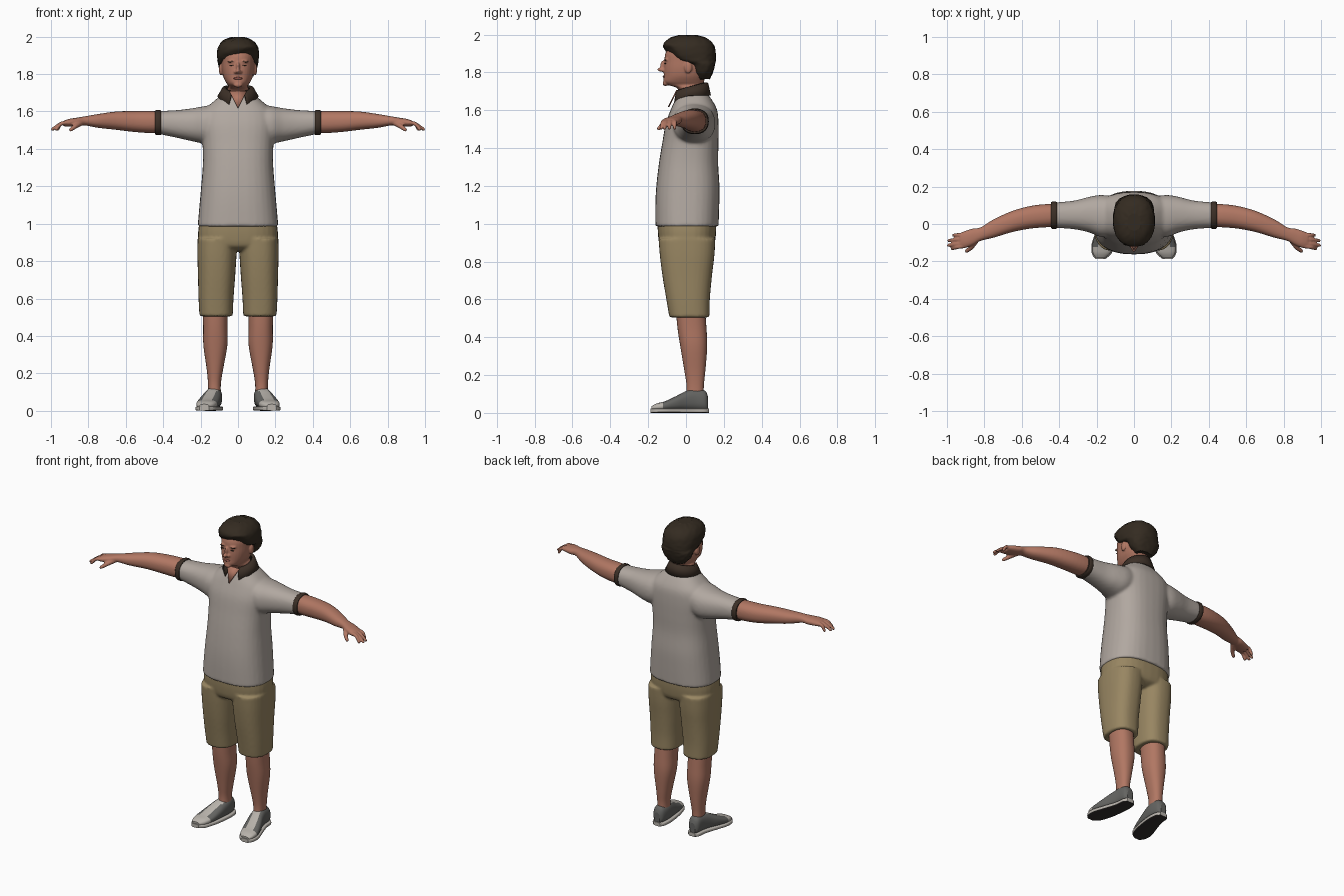
import bpy, bmesh, math, random
from mathutils import Vector, Matrix

random.seed(4)
cube = bpy.data.objects.get("Cube")
if cube:
    bpy.data.objects.remove(cube, do_unlink=True)


def material(name, *rgb):
    m = bpy.data.materials.new(name)
    m.use_nodes = True
    m.diffuse_color = (*rgb, 1)
    m.node_tree.nodes["Principled BSDF"].inputs["Base Color"].default_value = (*rgb, 1)
    return m


SKIN = material("skin", .44, .185, .125)
LIP = material("lip", .28, .09, .07)
HAIR = material("dark brown hair", .034, .024, .015)
TRIM = material("brown trim", .045, .029, .02)
SHIRT = material("warm grey shirt", .44, .39, .352)
SHORTS = material("khaki shorts", .314, .238, .122)
SHOE = material("grey canvas", .127, .127, .12)
RUBBER = material("pale rubber", .48, .45, .41)
SOLE = material("dark sole", .032, .028, .027)


def spline(rings, steps):
    """Smoothly interpolate a list of ring descriptions."""
    pts = [Vector(r) for r in rings]
    pts = [pts[0]] + pts + [pts[-1]]
    out = []
    for a, b, c, d in zip(pts, pts[1:], pts[2:], pts[3:]):
        for i in range(steps):
            t = i / steps
            out.append((b * 2 + (c - a) * t + (a * 2 - b * 5 + c * 4 - d) * t ** 2
                        + (b * 3 - a - c * 3 + d) * t ** 3) / 2)
    return out + [pts[-1]]


def loft(bm, axis, rings, power=2.3, sides=32, steps=4, flip=1):
    """Rings are (position, u0, u1, v0, v1) along an axis."""
    loops = []
    for t, u0, u1, v0, v1 in spline(rings, steps):
        loop = []
        for i in range(sides):
            a = math.tau * i / sides
            c, s = math.cos(a), math.sin(a)
            u = (u0 + u1) / 2 + (u1 - u0) / 2 * math.copysign(abs(c) ** (2 / power), c)
            v = (v0 + v1) / 2 + (v1 - v0) / 2 * math.copysign(abs(s) ** (2 / power), s)
            x, y, z = {"x": (t, u, v), "y": (u, t, v), "z": (u, v, t)}[axis]
            loop.append(bm.verts.new((x * flip, y, z)))
        loops.append(loop)
    for lo, hi in zip(loops, loops[1:]):
        for i in range(sides):
            j = (i + 1) % sides
            bm.faces.new((lo[i], lo[j], hi[j], hi[i]))
    bm.faces.new(loops[0])
    bm.faces.new(loops[-1])


def sym(rows):
    """Rings centred on x from (z, half width, front, back)."""
    return [(z, -w, w, f, b) for z, w, f, b in rows]


def ball(bm, centre, radii):
    m = Matrix.Translation(centre) @ Matrix.Diagonal((*radii, 1))
    bmesh.ops.create_icosphere(bm, subdivisions=3, radius=1, matrix=m)


def finger(bm, points, r0, r1):
    """Chain of overlapping balls along a bent path."""
    path = spline(points, 12)
    for i, p in enumerate(path):
        r = r0 + (r1 - r0) * i / (len(path) - 1)
        bmesh.ops.create_icosphere(bm, subdivisions=2, radius=r, matrix=Matrix.Translation(p))


def finish(bm, name, *mats, voxel=0, relax=4, mirror=False):
    bmesh.ops.recalc_face_normals(bm, faces=bm.faces[:])
    me = bpy.data.meshes.new(name)
    for f in bm.faces:
        f.smooth = len(f.verts) < 5
    bm.to_mesh(me)
    bm.free()
    for m in mats:
        me.materials.append(m)
    ob = bpy.data.objects.new(name, me)
    bpy.context.collection.objects.link(ob)
    if voxel:
        r = ob.modifiers.new("blend", "REMESH")
        r.mode, r.voxel_size, r.use_smooth_shade = "VOXEL", voxel, True
        s = ob.modifiers.new("relax", "SMOOTH")
        s.factor, s.iterations = .5, relax
    if mirror:
        ob.modifiers.new("mirror", "MIRROR")
    return ob


# Shirt: torso and both sleeves blended together
bm = bmesh.new()
loft(bm, "z", sym([(.985, .216, -.162, .172), (1.1, .206, -.162, .176), (1.2, .197, -.157, .177),
                   (1.32, .188, -.143, .17), (1.43, .19, -.125, .172), (1.53, .2, -.107, .172),
                   (1.6, .185, -.082, .165), (1.65, .135, -.06, .14), (1.69, .085, -.038, .11),
                   (1.705, .06, -.02, .09)]), power=2.5)
for side in (1, -1):
    loft(bm, "x", [(.08, -.05, .14, 1.46, 1.64), (.17, -.07, .155, 1.43, 1.63),
                   (.24, -.045, .145, 1.44, 1.618), (.32, -.028, .125, 1.458, 1.608),
                   (.425, -.02, .115, 1.48, 1.602)], flip=side)
finish(bm, "shirt", SHIRT, voxel=.009, relax=5)

# Sleeve cuffs
bm = bmesh.new()
loft(bm, "x", [(.413, -.023, .117, 1.475, 1.606), (.42, -.026, .12, 1.473, 1.609),
               (.436, -.026, .12, 1.474, 1.608), (.443, -.022, .116, 1.478, 1.604)], steps=2)
finish(bm, "sleeve_cuffs", TRIM, mirror=True)

# Collar: a flared band open at the front
bm = bmesh.new()
rows = []
for i in range(33):
    a = math.radians(-154 + 308 * i / 32)
    c, s = math.cos(a), math.sin(a)
    drop = max(0, -c) ** 2
    top = (.064 * s, .028 + .072 * c, 1.722 + .02 * c)
    fold = (.08 * s, .028 + .085 * c, 1.722 + .018 * c - .012 * drop)
    low = (.106 * s, .028 + .098 * c, 1.678 - .065 * drop)
    rows.append([bm.verts.new(p) for p in (top, fold, low)])
for p, q in zip(rows, rows[1:]):
    for k in range(2):
        bm.faces.new((p[k], q[k], q[k + 1], p[k + 1]))
solid = finish(bm, "collar", TRIM).modifiers.new("thickness", "SOLIDIFY")
solid.thickness, solid.offset = .012, 0

# Open neckline
bm = bmesh.new()
bm.faces.new([bm.verts.new(p) for p in ((-.045, -.044, 1.705), (.045, -.044, 1.705), (0, -.089, 1.615))])
finish(bm, "neckline", SKIN).modifiers.new("thickness", "SOLIDIFY").thickness = .008

# Head and neck with nose, brow ridge and ears
bm = bmesh.new()
loft(bm, "z", sym([(1.6, .065, -.03, .085), (1.67, .06, -.036, .088), (1.715, .06, -.045, .09),
                   (1.733, .05, -.095, .09), (1.75, .061, -.118, .095), (1.78, .077, -.117, .105),
                   (1.82, .086, -.117, .12), (1.86, .089, -.114, .13), (1.9, .09, -.109, .135),
                   (1.94, .08, -.085, .125), (1.97, .05, -.04, .09)]), power=2.2)
ball(bm, (0, -.128, 1.815), (.013, .024, .012))
ball(bm, (0, -.117, 1.835), (.01, .02, .03))
ball(bm, (0, -.108, 1.742), (.024, .016, .014))
for side in (1, -1):
    ball(bm, (.012 * side, -.118, 1.811), (.01, .014, .009))
    ball(bm, (.03 * side, -.1, 1.868), (.026, .016, .008))
    ball(bm, (.092 * side, .012, 1.825), (.01, .02, .032))
finish(bm, "head", SKIN, voxel=.005, relax=3)

# Facial details
bm = bmesh.new()
ball(bm, (0, -.115, 1.777), (.024, .008, .007))
finish(bm, "lips", LIP)
for name, z, size in (("eyebrows", 1.866, (.02, .006, .003)), ("eyelids", 1.847, (.013, .005, .0025))):
    bm = bmesh.new()
    ball(bm, (.036, -.109, z), size)
    finish(bm, name, HAIR, mirror=True)

# Hair: cap with a swept, slanted fringe
bm = bmesh.new()
loft(bm, "z", sym([(1.765, .055, .06, .125), (1.8, .088, .035, .142), (1.84, .103, .018, .153),
                   (1.865, .108, -.065, .157), (1.9, .112, -.11, .157), (1.945, .106, -.119, .147),
                   (1.98, .078, -.088, .112), (1.997, .035, -.035, .055)]), sides=48)
for v in bm.verts:
    front = min(1, max(0, (-v.co.y - .03) / .06)) * min(1, max(0, (1.96 - v.co.z) / .06))
    v.co.z += front * (.018 + .2 * v.co.x)
    v.co += Vector([random.uniform(-.002, .002) for _ in range(3)])
finish(bm, "hair", HAIR)

# Arms with hands
bm = bmesh.new()
loft(bm, "x", [(.36, -.005, .1, 1.495, 1.592), (.45, -.016, .107, 1.485, 1.602),
               (.55, -.024, .097, 1.49, 1.602), (.65, -.043, .07, 1.502, 1.6),
               (.75, -.073, .025, 1.513, 1.586), (.82, -.09, -.018, 1.526, 1.574),
               (.86, -.112, -.024, 1.522, 1.567), (.9, -.127, -.036, 1.52, 1.561),
               (.93, -.126, -.048, 1.52, 1.552)])
for y, reach, tip_y in ((-.116, .972, -.132), (-.098, .992, -.114), (-.078, .99, -.088), (-.058, .965, -.06)):
    finger(bm, [(.9, y, 1.541), (.945, (y + tip_y) / 2, 1.535), (reach, tip_y, 1.505)], .0125, .009)
finger(bm, [(.84, -.08, 1.54), (.868, -.122, 1.522), (.895, -.145, 1.502)], .017, .01)
finish(bm, "arms", SKIN, voxel=.005, relax=3, mirror=True)

# Shorts: pelvis and two legs blended together
bm = bmesh.new()
loft(bm, "z", sym([(.855, .12, -.09, .1), (.88, .2, -.135, .145), (.94, .214, -.148, .158),
                   (1.01, .206, -.15, .16)]), power=2.5)
for side in (1, -1):
    loft(bm, "z", [(.505, .028, .206, -.088, .124), (.6, .024, .211, -.104, .126),
                   (.72, .015, .214, -.124, .137), (.83, .008, .217, -.138, .15),
                   (.92, .004, .216, -.145, .155)], power=2.5, flip=side)
finish(bm, "shorts", SHORTS, voxel=.008)

# Lower legs
bm = bmesh.new()
loft(bm, "z", [(.07, .09, .16, 0, .095), (.14, .092, .16, .003, .094), (.22, .08, .167, -.008, .102),
               (.35, .057, .185, -.03, .112), (.45, .057, .186, -.045, .108), (.56, .055, .19, -.055, .1)])
finish(bm, "lower_legs", SKIN, mirror=True)

# Shoe uppers with pale toe cap and tongue
bm = bmesh.new()
loft(bm, "y", [(.117, .11, .148, .015, .085), (.1, .093, .165, .012, .117), (.05, .085, .172, .012, .127),
               (0, .088, .185, .012, .115), (-.05, .095, .205, .012, .09), (-.11, .108, .222, .012, .062),
               (-.155, .126, .22, .012, .05), (-.182, .155, .205, .015, .035)], power=2.5)
for f in bm.faces:
    c = f.calc_center_median()
    middle = .135 - .25 * c.y
    toe = c.y < -.125
    tongue = c.y < .01 and abs(c.x - middle) < .026 and c.z > .04
    f.material_index = int(toe or tongue)
finish(bm, "shoe_uppers", SHOE, RUBBER, mirror=True)

# Soles, dark underneath
bm = bmesh.new()
outline = [(.122, .105, .152), (.1, .086, .17), (.04, .08, .178), (-.05, .09, .208),
           (-.11, .103, .227), (-.16, .122, .225), (-.188, .155, .205)]
loft(bm, "y", [(*o, 0, .024) for o in outline], power=5)
bm.normal_update()
bmesh.ops.recalc_face_normals(bm, faces=bm.faces[:])
for f in bm.faces:
    f.material_index = int(f.normal.z < -.7)
finish(bm, "shoe_soles", RUBBER, SOLE, mirror=True)
